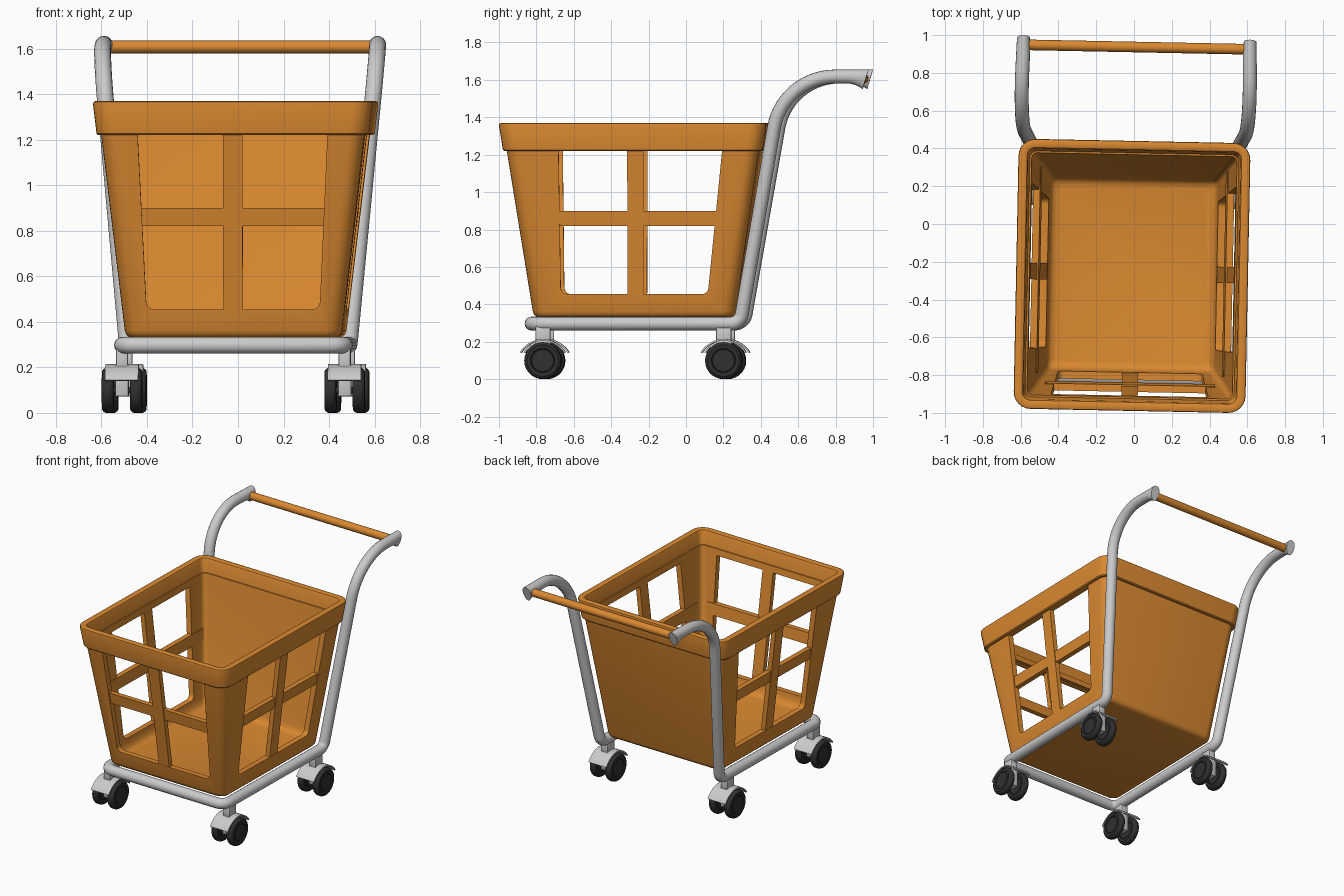
import bpy, bmesh, math
from mathutils import Vector, Matrix

if "Cube" in bpy.data.objects:
    bpy.data.objects.remove(bpy.data.objects["Cube"])

def material(name, col):
    m = bpy.data.materials.new(name)
    m.diffuse_color = (*col, 1)
    m.use_nodes = True
    m.node_tree.nodes["Principled BSDF"].inputs["Base Color"].default_value = m.diffuse_color
    return m

ORANGE = material("orange_plastic", (0.70, 0.25, 0.03))
BLACK = material("black_rubber", (0.03, 0.03, 0.03))
parts = []

def finish(bm, name, mat=None, angle=35):
    bmesh.ops.recalc_face_normals(bm, faces=bm.faces)
    me = bpy.data.meshes.new(name)
    bm.to_mesh(me)
    bm.free()
    ob = bpy.data.objects.new(name, me)
    bpy.context.collection.objects.link(ob)
    if mat:
        me.materials.append(mat)
    bpy.ops.object.select_all(action='DESELECT')
    ob.select_set(True)
    bpy.context.view_layer.objects.active = ob
    bpy.ops.object.shade_smooth_by_angle(angle=math.radians(angle))
    parts.append(ob)
    return ob

def loft(rings, loop=False):
    """Skin closed rings of points; cap the ends or join last to first."""
    bm = bmesh.new()
    vs = [[bm.verts.new(p) for p in r] for r in rings]
    n = len(vs[0])
    for a, b in zip(vs, vs[1:] + (vs[:1] if loop else [])):
        for i in range(n):
            j = (i + 1) % n
            bm.faces.new((a[i], a[j], b[j], b[i]))
    if not loop:
        bm.faces.new(vs[0])
        bm.faces.new(vs[-1])
    return bm

# Basket taper: half width, front y and back y at a height
def taper(z):
    f = (z - 0.33) / 0.89
    return 0.474 + 0.104 * f, -0.806 - 0.142 * f, 0.27 + 0.13 * f

def ring(z, inset, seg=6):
    hx, y0, y1 = taper(z)
    hx, y0, y1 = hx - inset, y0 + inset, y1 - inset
    r = max(0.03, 0.07 - inset)
    pts = []
    for k, (cx, cy) in enumerate([(hx - r, y1 - r), (r - hx, y1 - r), (r - hx, y0 + r), (hx - r, y0 + r)]):
        for i in range(seg + 1):
            a = math.pi / 2 * (k + i / seg)
            pts.append((cx + r * math.cos(a), cy + r * math.sin(a), z))
    return pts

# Basket shell with floor
basket = finish(loft([ring(z, i) for z, i in [
    (.33, .03), (.334, .015), (.345, .004), (.362, 0), (1.27, 0), (1.27, .04),
    (.43, .04), (.40, .045), (.382, .057), (.375, .08)]]), "basket", ORANGE)

# Window cutters: trapezoids with rounded lower corners
def cutter(name, b0, b1, t0, t1, place, d0, d1):
    zb, zt, r = 0.455, 1.225, 0.035
    pts = [(t1, zt), (t0, zt)]
    for i in range(6):
        a = math.pi + math.pi / 2 * i / 5
        pts.append((b0 + r + r * math.cos(a), zb + r + r * math.sin(a)))
    for i in range(6):
        a = 1.5 * math.pi + math.pi / 2 * i / 5
        pts.append((b1 - r + r * math.cos(a), zb + r + r * math.sin(a)))
    ob = finish(loft([[place(u, d, z) for u, z in pts] for d in (d0, d1)]), name)
    parts.remove(ob)
    ob.hide_render = True
    return ob

cutters = [
    cutter("front_window_cutter", -.382, .382, -.417, .417, lambda u, d, z: (u, d, z), -1.2, -.5),
    cutter("side_window_cutter", -.66, .13, -.67, .205, lambda u, d, z: (d, u, z), -.9, .9)]
for c in cutters:
    m = basket.modifiers.new("window", 'BOOLEAN')
    m.operation, m.solver, m.object = 'DIFFERENCE', 'EXACT', c
    bpy.context.view_layer.objects.active = basket
    bpy.ops.object.modifier_apply(modifier=m.name)
    bpy.data.objects.remove(c)
bpy.context.view_layer.objects.active = basket
basket.select_set(True)
bpy.ops.object.shade_smooth_by_angle(angle=math.radians(35))

# Rim band
finish(loft([ring(z, i) for z, i in [
    (1.22, -.014), (1.226, -.02), (1.355, -.02), (1.366, -.016), (1.37, -.006), (1.37, .018),
    (1.366, .027), (1.355, .031), (1.226, .031), (1.22, .025)]], loop=True), "basket_rim", ORANGE)

# Window bars: slanted boxes following the walls
def wall_section(z, face, u0, u1, out, inn):
    hx, y0, _ = taper(z)
    if face == 'front':
        return [(u0, y0 + out, z), (u1, y0 + out, z), (u1, y0 + inn, z), (u0, y0 + inn, z)]
    s = face
    return [(s * (hx - out), u0, z), (s * (hx - out), u1, z), (s * (hx - inn), u1, z), (s * (hx - inn), u0, z)]

def bar(name, face, z0, z1, u0, u1, out, inn):
    finish(loft([wall_section(z, face, u0, u1, out, inn) for z in (z0, z1)]), name, ORANGE)

for label, face, c, e0, e1 in [("front", 'front', 0, -.45, .45), ("right", 1, -.26, -.80, .30), ("left", -1, -.26, -.80, .30)]:
    bar(label + "_upright_bar", face, .44, 1.24, c - .043, c + .043, .002, .037)
    bar(label + "_cross_bar", face, .82, .90, e0, e1, .008, .045)

# Tubular frame: one bent tube, front bar to both handle ends
def fillet(a, p, b, r, n):
    d1, d2 = (a - p).normalized(), (b - p).normalized()
    half = d1.angle(d2) / 2
    c = p + (d1 + d2).normalized() * (r / math.sin(half))
    t = r / math.tan(half)
    v1, v2 = (p + d1 * t - c).normalized(), (p + d2 * t - c).normalized()
    return [c + v1.slerp(v2, i / n) * r for i in range(n + 1)]

ctrl = [Vector(p) for p in [(0, -.817, .297), (.487, -.817, .297), (.487, .30, .297), (.61, .53, 1.618), (.60, .89, 1.618)]]
half = []
for i, (r, n) in enumerate([(.06, 6), (.06, 6), (.33, 14)], 1):
    half += fillet(ctrl[i - 1], ctrl[i], ctrl[i + 1], r, n)
half += [Vector((.60, y, 1.618)) for y in (.89, .925, .955, .975, .988)]
path = [Vector((-p.x, p.y, p.z)) for p in reversed(half)] + half

rings, normal, R, N = [], Vector((0, 0, 1)), 0.037, 16
for i, p in enumerate(path):
    t = (path[min(i + 1, len(path) - 1)] - path[max(i - 1, 0)]).normalized()
    normal = (normal - t * normal.dot(t)).normalized()
    side = t.cross(normal)
    pts = []
    for k in range(N):
        a = 2 * math.pi * k / N
        q = p + (normal * math.cos(a) + side * math.sin(a)) * R
        if p.y > .88:  # flared, slanted handle tips
            f = ((p.y - .88) / .108) ** 1.5
            dz = q.z - 1.618
            if dz < 0:
                q.z += dz * .85 * f
            q.x = math.copysign(.60, p.x) + (q.x - p.x) * (1 - .1 * f)
            q.y -= f * .3 * (1.655 - q.z)
        pts.append(q)
    rings.append(pts)
finish(loft(rings), "tube_frame")

# Push handle
def x_cylinder(name, r, x0, x1, y, z, mat=None, n=20):
    finish(loft([[(x, y + r * math.cos(2 * math.pi * k / n), z + r * math.sin(2 * math.pi * k / n))
                  for k in range(n)] for x in (x0, x1)]), name, mat)

x_cylinder("push_handle", .028, -.585, .585, .937, 1.607, ORANGE)

def box(name, size, loc):
    bm = bmesh.new()
    bmesh.ops.create_cube(bm, size=1, matrix=Matrix.Translation(loc) @ Matrix.Diagonal((*size, 1)))
    bmesh.ops.bevel(bm, geom=bm.edges[:], offset=.005, segments=2, affect='EDGES', profile=.5)
    finish(bm, name)

# Twin-wheel casters
side_profile = [(.012, .022), (.058, .022), (.062, .019), (.066, .024), (.084, .026), (.093, .021), (.099, .010)]
profile = side_profile + [(r, -x) for r, x in reversed(side_profile)]
WZ = .099

def caster(label, cx, cy):
    for s, w in ((-1, "left"), (1, "right")):
        finish(loft([[(cx + s * .062 + x, cy + r * math.cos(2 * math.pi * k / 28), WZ + r * math.sin(2 * math.pi * k / 28))
                      for k in range(28)] for r, x in profile]), f"{label}_{w}_wheel", BLACK)
    x_cylinder(label + "_axle", .014, cx - .08, cx + .08, cy, WZ, BLACK, n=12)
    # curved fender
    outer, inner = [], []
    for i in range(17):
        a = math.radians(20 + 140 * i / 16)
        r = .116 + .018 * abs(math.cos(a)) ** 4
        outer.append((cy + r * math.cos(a), WZ + r * math.sin(a)))
        inner.append((cy + (r - .009) * math.cos(a), WZ + (r - .009) * math.sin(a)))
    sec = outer + inner[::-1]
    finish(loft([[(x, y, z) for y, z in sec] for x in (cx - .073, cx + .073)]), label + "_fender")
    box(label + "_fork", (.058, .085, .14), (cx, cy, .142))
    box(label + "_stem", (.052, .08, .09), (cx, cy, .237))

for sx, lx in ((-1, "left"), (1, "right")):
    for cy, ly in ((-.755, "front"), (.212, "rear")):
        caster(f"{ly}_{lx}_caster", sx * .489, cy)

# The whole cart is turned very slightly
for ob in parts:
    ob.rotation_euler.z = math.radians(-1.15)
    ob.location.x = -.005
